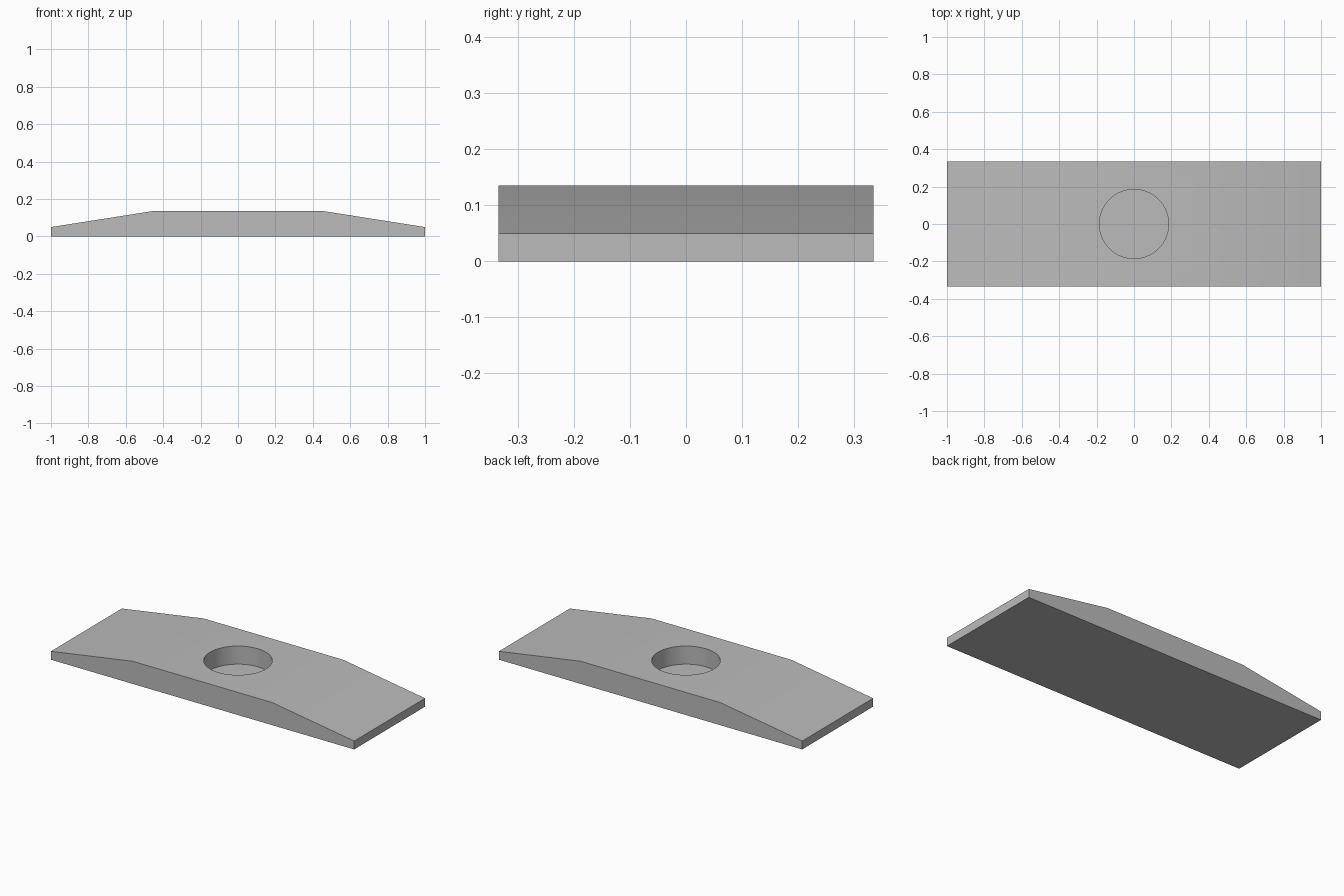
import bpy
import bmesh

cube = bpy.data.objects.get("Cube")
if cube:
    bpy.data.objects.remove(cube, do_unlink=True)

HALF_WIDTH, TOP = 0.334, 0.135
HOLE_RADIUS, HOLE_FLOOR = 0.185, 0.027

grey = bpy.data.materials.new("plain grey")
grey.use_nodes = True
colour = (0.5, 0.5, 0.5, 1)
grey.diffuse_color = colour
grey.node_tree.nodes["Principled BSDF"].inputs["Base Color"].default_value = colour

# Plate: side profile with tapered ends, extruded across the width
half = [(1, 0), (1, 0.05), (0.46, TOP)]
profile = half + [(-x, z) for x, z in reversed(half)]
bm = bmesh.new()
face = bm.faces.new([bm.verts.new((x, -HALF_WIDTH, z)) for x, z in profile])
extruded = bmesh.ops.extrude_face_region(bm, geom=[face])
verts = [v for v in extruded["geom"] if isinstance(v, bmesh.types.BMVert)]
bmesh.ops.translate(bm, verts=verts, vec=(0, 2 * HALF_WIDTH, 0))
bmesh.ops.recalc_face_normals(bm, faces=bm.faces)
mesh = bpy.data.meshes.new("plate")
bm.to_mesh(mesh)
bm.free()
mesh.materials.append(grey)
plate = bpy.data.objects.new("plate", mesh)
bpy.context.collection.objects.link(plate)

# Round blind recess in the middle of the top
depth = 0.3
bpy.ops.mesh.primitive_cylinder_add(vertices=64, radius=HOLE_RADIUS, depth=depth,
                                    location=(0, 0, HOLE_FLOOR + depth / 2))
cutter = bpy.context.object
cutter.name = "recess_cutter"
cutter.data.materials.append(grey)
cutter.hide_render = True

cut = plate.modifiers.new("recess", "BOOLEAN")
cut.operation = "DIFFERENCE"
cut.solver = "EXACT"
cut.object = cutter

# Apply the cut and drop the cutter
bpy.ops.object.select_all(action="DESELECT")
plate.select_set(True)
bpy.context.view_layer.objects.active = plate
bpy.ops.object.modifier_apply(modifier=cut.name)
bpy.data.objects.remove(cutter, do_unlink=True)
bpy.ops.object.shade_smooth_by_angle()
